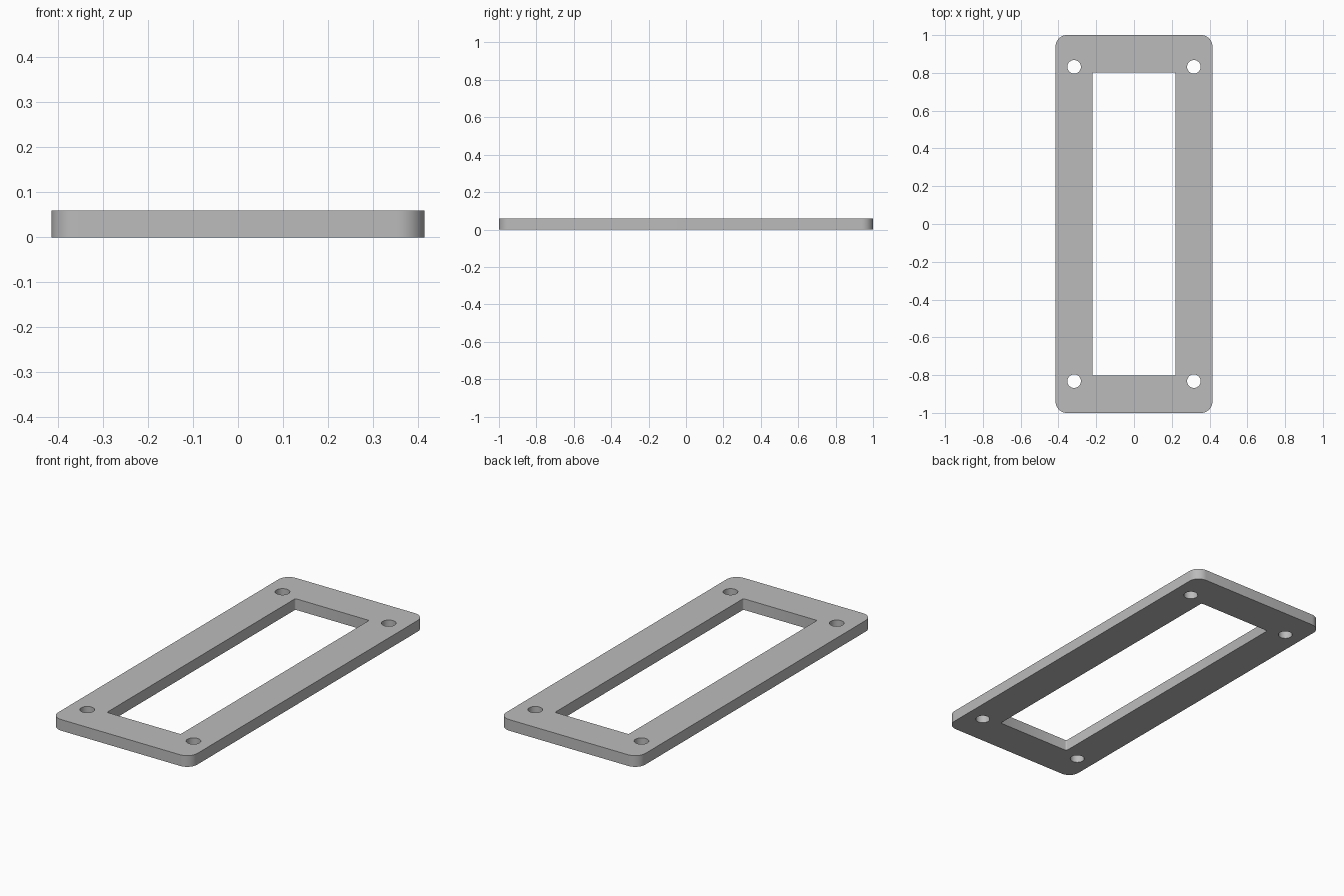
import bpy, bmesh, math

cube = bpy.data.objects.get("Cube")
if cube:
    bpy.data.objects.remove(cube, do_unlink=True)

HALF_X, HALF_Y, THICKNESS = 0.415, 1.0, 0.06
OPEN_X, OPEN_Y = 0.22, 0.803
HOLE_X, HOLE_Y, HOLE_R = 0.317, 0.832, 0.036


def arc(cx, cy, r, start, sweep, steps):
    return [(cx + r * math.cos(start + sweep * i / steps),
             cy + r * math.sin(start + sweep * i / steps)) for i in range(steps + 1)]


def rounded_rectangle(hx, hy, r, steps):
    points = []
    for i, (sx, sy) in enumerate([(1, 1), (-1, 1), (-1, -1), (1, -1)]):
        points += arc(sx * (hx - r), sy * (hy - r), r, i * math.pi / 2, math.pi / 2, steps)
    return points


def add_loop(bm, points):
    verts = [bm.verts.new((x, y, 0)) for x, y in points]
    for a, b in zip(verts, verts[1:] + verts[:1]):
        bm.edges.new((a, b))


# Flat outline: rounded plate, central opening and four screw holes
bm = bmesh.new()
add_loop(bm, rounded_rectangle(HALF_X, HALF_Y, 0.06, 10))
add_loop(bm, rounded_rectangle(OPEN_X, OPEN_Y, 0.008, 3))
for sx in (-1, 1):
    for sy in (-1, 1):
        add_loop(bm, arc(sx * HOLE_X, sy * HOLE_Y, HOLE_R, 0, math.tau, 32)[:-1])
bmesh.ops.triangle_fill(bm, use_beauty=True, edges=bm.edges[:], normal=(0, 0, 1))
for face in bm.faces:
    face.normal_update()
    if face.normal.z < 0:
        face.normal_flip()
mesh = bpy.data.meshes.new("frame_plate")
bm.to_mesh(mesh)
bm.free()
plate = bpy.data.objects.new("frame_plate", mesh)
bpy.context.collection.objects.link(plate)

# Thickness, upward from the ground
solid = plate.modifiers.new("thickness", "SOLIDIFY")
solid.thickness = THICKNESS
solid.offset = 1
bpy.ops.object.select_all(action="DESELECT")
plate.select_set(True)
bpy.context.view_layer.objects.active = plate
bpy.ops.object.modifier_apply(modifier=solid.name)
bpy.ops.object.shade_smooth_by_angle(angle=math.radians(35))

# Plain grey
grey = bpy.data.materials.new("plain_grey")
grey.use_nodes = True
colour = (0.5, 0.5, 0.5, 1)
grey.diffuse_color = colour
grey.node_tree.nodes["Principled BSDF"].inputs["Base Color"].default_value = colour
plate.data.materials.append(grey)
